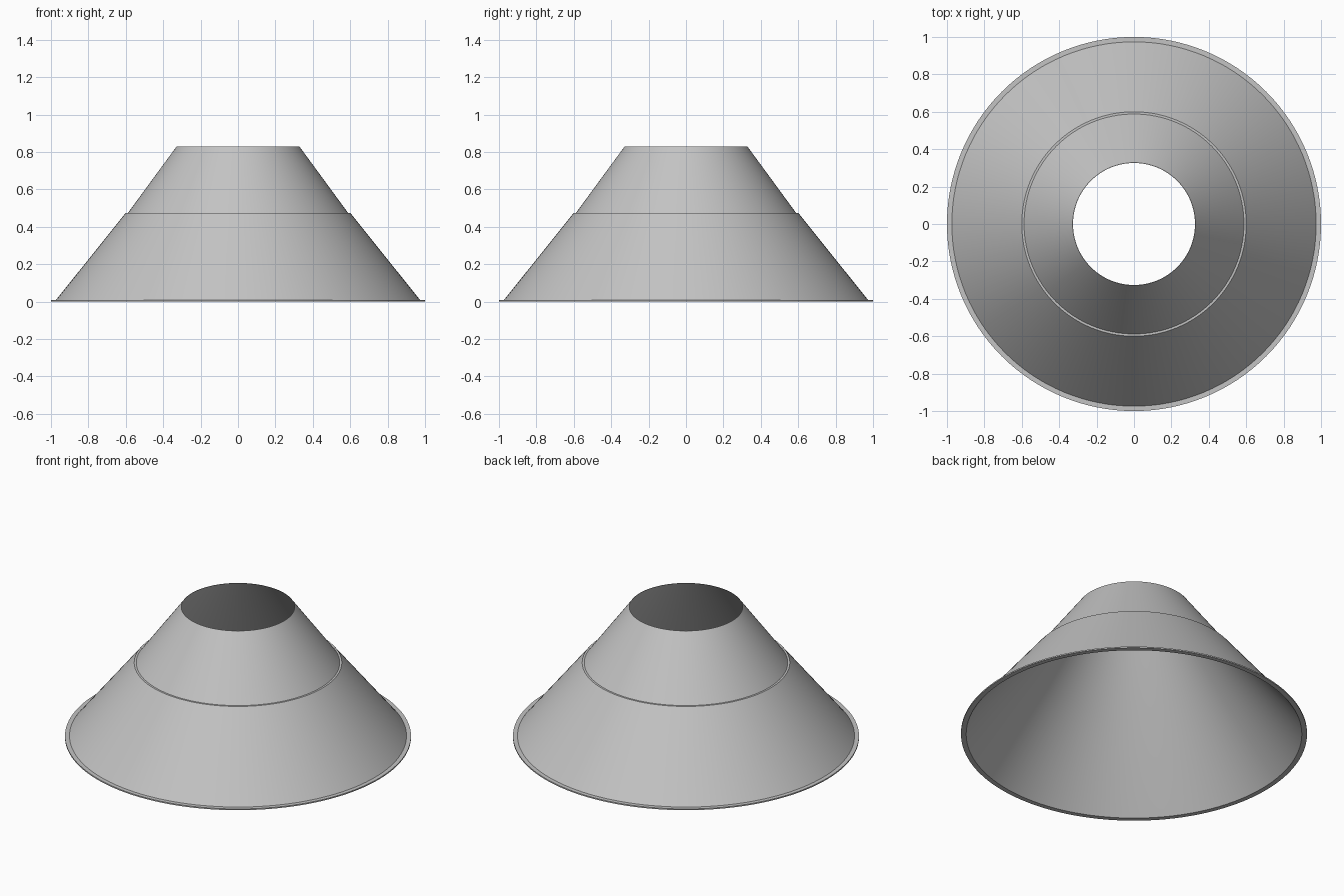
import bpy, bmesh, math

cube = bpy.data.objects.get("Cube")
if cube:
    bpy.data.objects.remove(cube, do_unlink=True)

SEGMENTS = 128

grey = bpy.data.materials.new("plain grey")
grey.use_nodes = True
colour = (0.55, 0.55, 0.55, 1)
grey.diffuse_color = colour
grey.node_tree.nodes["Principled BSDF"].inputs["Base Color"].default_value = colour


def lathe(name, profile):
    """Revolve a closed (radius, height) outline around z."""
    bm = bmesh.new()
    rings = []
    for r, z in profile:
        rings.append([bm.verts.new((r * math.cos(a), r * math.sin(a), z))
                      for a in (math.tau * i / SEGMENTS for i in range(SEGMENTS))])
    for lower, upper in zip(rings, rings[1:] + rings[:1]):
        for i in range(SEGMENTS):
            j = (i + 1) % SEGMENTS
            bm.faces.new((lower[i], lower[j], upper[j], upper[i]))
    bmesh.ops.recalc_face_normals(bm, faces=bm.faces)
    mesh = bpy.data.meshes.new(name)
    bm.to_mesh(mesh)
    bm.free()
    mesh.materials.append(grey)
    obj = bpy.data.objects.new(name, mesh)
    bpy.context.collection.objects.link(obj)
    bpy.ops.object.select_all(action='DESELECT')
    obj.select_set(True)
    bpy.context.view_layer.objects.active = obj
    bpy.ops.object.shade_smooth_by_angle(angle=math.radians(30))
    return obj


# Thin hollow cone: flat rim, wide skirt, small ledge, narrower open collar
lathe("flanged_cone", [
    (0.970, 0.0), (1.0, 0.0), (1.0, 0.008),      # rim
    (0.974, 0.008), (0.600, 0.475),              # skirt
    (0.588, 0.475), (0.328, 0.83),               # ledge and collar
    (0.326, 0.83), (0.585, 0.475),               # inner wall
])
